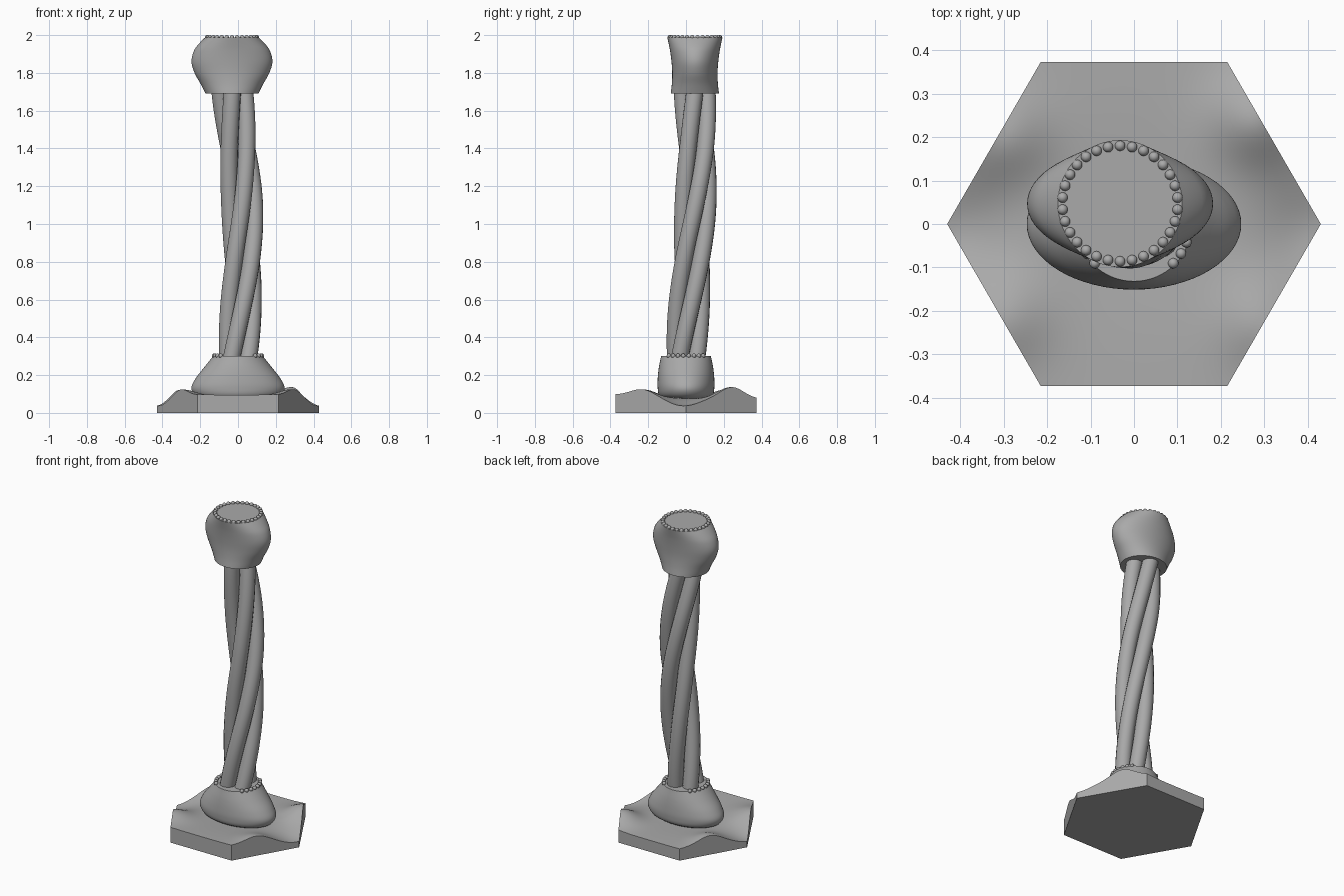
import bpy, bmesh
from math import sin, cos, pi, radians, exp, hypot
from mathutils import Matrix

if "Cube" in bpy.data.objects:
    bpy.data.objects.remove(bpy.data.objects["Cube"])

GREY = (0.4, 0.4, 0.4, 1)
grey = bpy.data.materials.new("stone_grey")
grey.use_nodes = True
grey.diffuse_color = GREY
grey.node_tree.nodes["Principled BSDF"].inputs["Base Color"].default_value = GREY


def finish(bm, name, angle=35):
    """Turn a bmesh into a smooth object with sharp edges kept."""
    bmesh.ops.recalc_face_normals(bm, faces=bm.faces)
    mesh = bpy.data.meshes.new(name)
    bm.to_mesh(mesh)
    bm.free()
    mesh.materials.append(grey)
    obj = bpy.data.objects.new(name, mesh)
    bpy.context.collection.objects.link(obj)
    bpy.ops.object.select_all(action='DESELECT')
    obj.select_set(True)
    bpy.context.view_layer.objects.active = obj
    bpy.ops.object.shade_smooth_by_angle(angle=radians(angle))
    return obj


def spline(keys, t):
    """Smooth curve through rows of (t, values...)."""
    i = max(k for k in range(len(keys) - 1) if keys[k][0] <= t or k == 0)
    a, b = keys[i], keys[i + 1]
    p, n = keys[max(i - 1, 0)], keys[min(i + 2, len(keys) - 1)]
    w = b[0] - a[0]
    u = (t - a[0]) / w
    out = []
    for k in range(1, len(a)):
        ma = (b[k] - p[k]) / (b[0] - p[0]) * w
        mb = (n[k] - a[k]) / (n[0] - a[0]) * w
        out.append((2*u**3 - 3*u**2 + 1) * a[k] + (u**3 - 2*u**2 + u) * ma
                   + (3*u**2 - 2*u**3) * b[k] + (u**3 - u**2) * mb)
    return out


def oval_loft(name, levels, cx, cy, steps=24, sides=64):
    """Stack of ovals with (height, half width, half depth) levels."""
    bm = bmesh.new()
    rings = []
    for s in range(steps + 1):
        z = levels[0][0] + (levels[-1][0] - levels[0][0]) * s / steps
        rx, ry = spline(levels, z)
        rings.append([bm.verts.new((cx + rx * cos(2*pi*k/sides),
                                    cy + ry * sin(2*pi*k/sides), z)) for k in range(sides)])
    for low, high in zip(rings, rings[1:]):
        for k in range(sides):
            j = (k + 1) % sides
            bm.faces.new((low[k], low[j], high[j], high[k]))
    bm.faces.new(rings[0][::-1])
    bm.faces.new(rings[-1])
    return finish(bm, name)


def beads(name, cx, cy, z, ring, count, size, keep=lambda a: True):
    """Ring of small balls, kept where the angle passes the rule."""
    bm = bmesh.new()
    for k in range(count):
        a = 2 * pi * (k + 0.5) / count
        if keep(a):
            at = Matrix.Translation((cx + ring * cos(a), cy + ring * sin(a), z))
            bmesh.ops.create_uvsphere(bm, u_segments=14, v_segments=8, radius=size, matrix=at)
    return finish(bm, name, 60)


# Ground slab: hexagon with a rolling top
def ground(x, y):
    h = 0.085 - 0.03 * y
    for bx, by, rise in ((0.28, 0.24, 0.06), (-0.3, 0.2, 0.045),
                         (0.29, -0.23, 0.035), (-0.3, -0.22, 0.035)):
        h += rise * exp(-(hypot(x - bx, y - by) / 0.1) ** 2)
    h -= 0.048 * exp(-(hypot(abs(x) - 0.42, y + 0.02) / 0.13) ** 2)
    return h - 0.015 * exp(-(hypot(x, y) / 0.2) ** 2)


bm = bmesh.new()
bmesh.ops.create_circle(bm, cap_ends=True, cap_tris=True, segments=6, radius=0.43,
                        matrix=Matrix.Rotation(pi / 2, 4, 'Z'))
bmesh.ops.subdivide_edges(bm, edges=bm.edges[:], cuts=23, use_grid_fill=True)
top = bm.verts[:]
rim = [e for e in bm.edges if e.is_boundary]
skirt = bmesh.ops.extrude_edge_only(bm, edges=rim)["geom"]
for v in top:
    v.co.z = ground(v.co.x, v.co.y)
bmesh.ops.holes_fill(bm, edges=[e for e in bm.edges if e.is_boundary], sides=0)
finish(bm, "ground_slab")

# Oval foot and head
oval_loft("foot", [(0.07, 0.18, 0.11), (0.09, 0.225, 0.14), (0.13, 0.247, 0.15),
                   (0.18, 0.226, 0.15), (0.24, 0.18, 0.144), (0.3, 0.132, 0.132)], 0, 0)
oval_loft("head", [(1.69, 0.14, 0.128), (1.74, 0.165, 0.122), (1.8, 0.198, 0.12),
                   (1.86, 0.214, 0.124), (1.92, 0.2, 0.132), (1.96, 0.17, 0.14),
                   (1.987, 0.143, 0.146)], -0.032, 0.047)

# Bead trims: full ring on the head, two side arcs on the foot
beads("head_beads", -0.032, 0.047, 1.988, 0.133, 30, 0.012)
beads("foot_beads", 0, 0, 0.302, 0.128, 28, 0.012, lambda a: abs(cos(a)) > 0.68)

# Four twisted strands following a gently bent centre line
centre = [(0.2, -0.005, -0.004), (0.5, 0.012, 0.012), (0.8, 0.024, 0.032),
          (1.1, 0.022, 0.05), (1.4, 0.0, 0.056), (1.75, -0.035, 0.045)]
STEPS, SIDES, RING, THICK = 70, 24, 0.065, 0.046
for n in range(4):
    curve = bpy.data.curves.new("path", 'CURVE')
    curve.dimensions = '3D'
    curve.bevel_depth = THICK
    curve.bevel_resolution = 6
    curve.use_fill_caps = True
    path = curve.splines.new('POLY')
    path.points.add(STEPS)
    for s, p in enumerate(path.points):
        z = 0.22 + 1.51 * s / STEPS
        x, y = spline(centre, z)
        a = n * pi / 2 + radians(150) * (z - 1.7)
        p.co = (x + RING * cos(a), y + RING * sin(a), z, 1)
    path.use_smooth = True
    curve.materials.append(grey)
    strand = bpy.data.objects.new(f"twisted_strand_{n + 1}", curve)
    bpy.context.collection.objects.link(strand)
